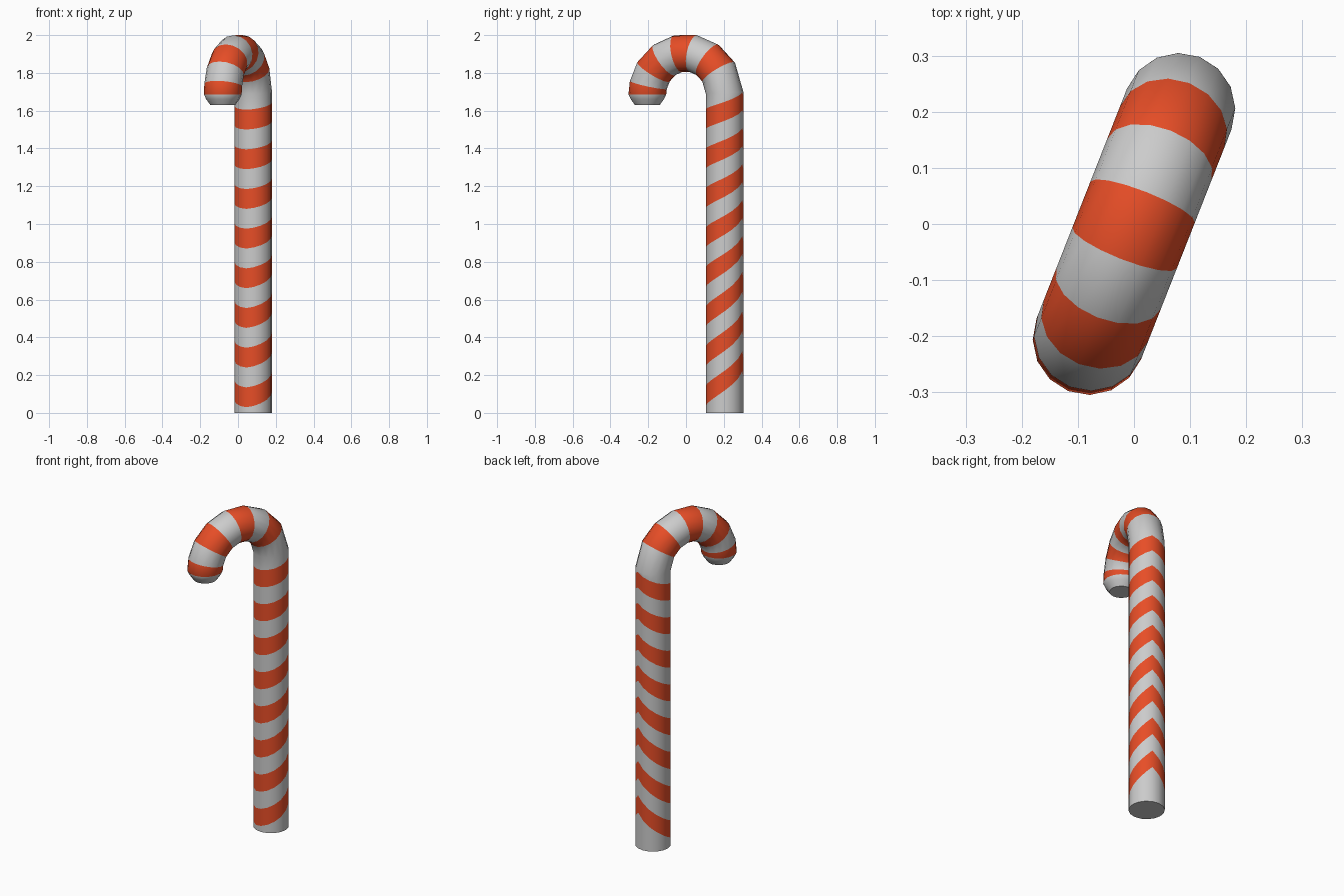
import bpy, bmesh
from math import sin, cos, pi, radians, hypot
from mathutils import Vector

if "Cube" in bpy.data.objects:
    bpy.data.objects.remove(bpy.data.objects["Cube"])

SIDES = 16
R_TUBE, R_BEND, Z_BEND = 0.1, 0.22, 1.686
STRIPE = 0.105
# direction the hook leans towards, and the sideways direction
n = hypot(0.366, 0.93)
HOOK = Vector((-0.366 / n, -0.93 / n, 0))
SIDE = Vector((-HOOK.y, HOOK.x, 0))
UP = Vector((0, 0, 1))


def angle(i):
    """Angle round the tube, 0 on the hook side, pi on the back."""
    return 2 * pi * i / SIDES


def shaft_ring(z, rise):
    """Ring that is low at the front and climbs to a point at the back."""
    pts = []
    for i in range(SIDES):
        a = angle(i)
        away = min(a, 2 * pi - a) / pi
        pts.append(HOOK * (-R_BEND + R_TUBE * cos(a)) + SIDE * R_TUBE * sin(a)
                   + UP * (z + rise * away ** 1.6))
    return pts


def hook_ring(deg, radius=R_TUBE, drop=0.0):
    """Ring square to the bend."""
    p = radians(deg)
    pts = []
    for i in range(SIDES):
        a = angle(i)
        dist = R_BEND - radius * cos(a)
        pts.append(HOOK * (-dist * cos(p)) + SIDE * radius * sin(a)
                   + UP * (Z_BEND + dist * sin(p) - drop))
    return pts


# rings from base to tip, each with the colour of the band below it (1 = red)
rings = [(shaft_ring(0, 0), 0)]
for k in range(16):
    rise = 0.19 - 0.10 * max(0, k - 5) / 10
    rings.append((shaft_ring(0.03 + STRIPE * k, rise), k % 2))
rings.append((hook_ring(2), 0))
for k, deg in enumerate((32.5, 56, 79, 102, 124, 147, 167, 180)):
    rings.append((hook_ring(deg), k % 2))
# bevelled tip
rings.append((hook_ring(180, 0.088, 0.025), 0))
rings.append((hook_ring(180, 0.066, 0.056), 0))

bm = bmesh.new()
loops = [[bm.verts.new(p) for p in pts] for pts, _ in rings]
for r in range(1, len(loops)):
    lo, hi = loops[r - 1], loops[r]
    for i in range(SIDES):
        j = (i + 1) % SIDES
        bm.faces.new((lo[i], lo[j], hi[j], hi[i])).material_index = rings[r][1]
bm.faces.new(loops[0][::-1])
bm.faces.new(loops[-1])
bmesh.ops.recalc_face_normals(bm, faces=bm.faces)

mesh = bpy.data.meshes.new("candy_cane")
bm.to_mesh(mesh)
bm.free()
for name, colour in (("white_sugar", (0.8, 0.8, 0.8, 1)),
                     ("red_sugar", (0.8, 0.075, 0.02, 1))):
    mat = bpy.data.materials.new(name)
    mat.diffuse_color = colour
    mat.use_nodes = True
    mat.node_tree.nodes["Principled BSDF"].inputs["Base Color"].default_value = mat.diffuse_color
    mesh.materials.append(mat)

cane = bpy.data.objects.new("candy_cane", mesh)
bpy.context.collection.objects.link(cane)
bpy.context.view_layer.objects.active = cane
cane.select_set(True)
bpy.ops.object.shade_smooth_by_angle(angle=radians(35))
